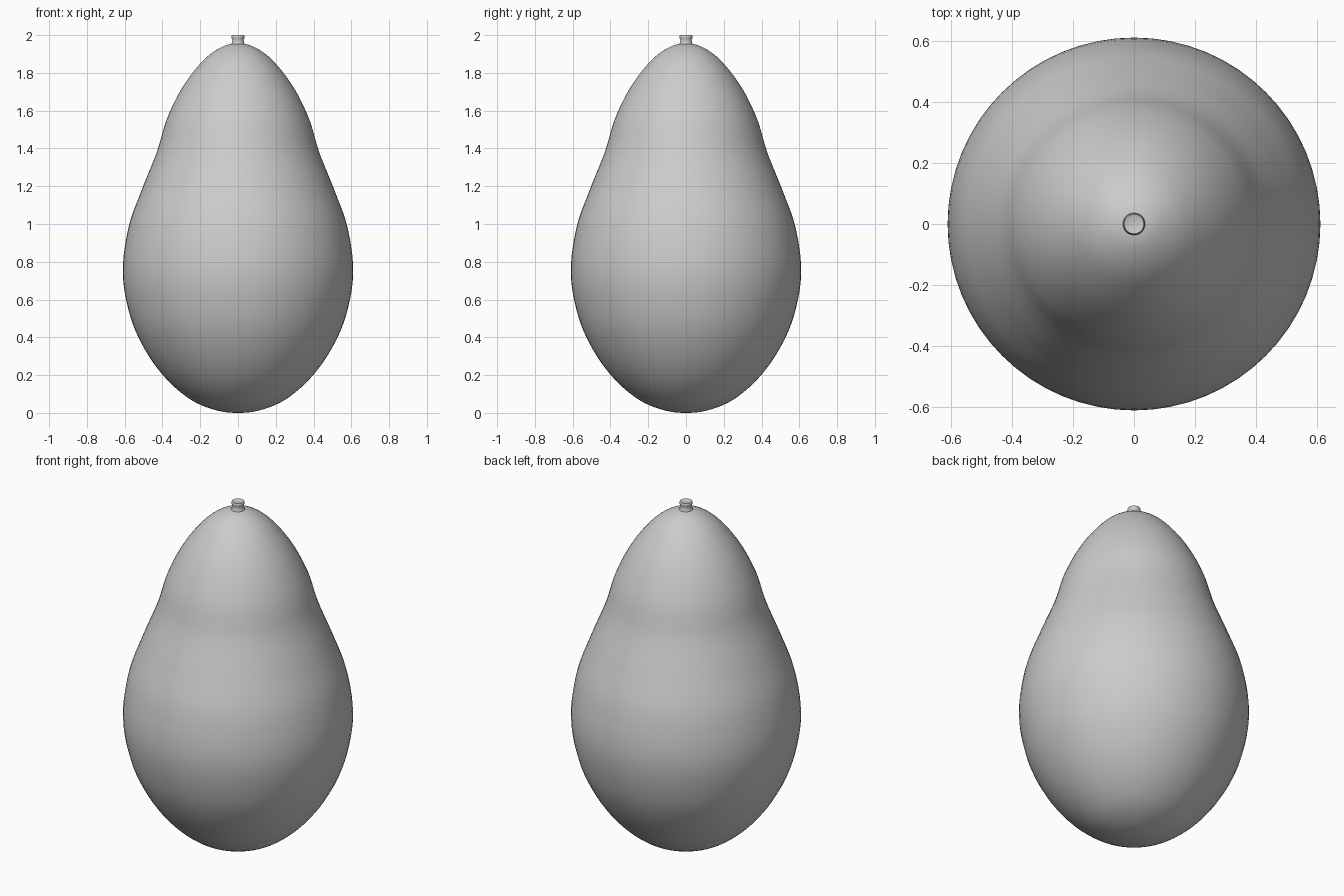
import bpy
import math
from mathutils import Vector

cube = bpy.data.objects.get("Cube")
if cube:
    bpy.data.objects.remove(cube)

SIDES = 64

grey = bpy.data.materials.new("plain grey")
grey.use_nodes = True
colour = (0.6, 0.6, 0.6, 1)
grey.diffuse_color = colour
grey.node_tree.nodes["Principled BSDF"].inputs["Base Color"].default_value = colour


def smooth_profile(points, steps):
    """Catmull-Rom curve through (radius, height) points that start and end on the axis."""
    pts = [Vector(p) for p in points]
    mirror = lambda p: Vector((-p.x, p.y))
    pts = [mirror(pts[1])] + pts + [mirror(pts[-2])]
    out = []
    for a, b, c, d in zip(pts, pts[1:], pts[2:], pts[3:]):
        for i in range(steps):
            t = i / steps
            out.append(0.5 * (2 * b + (c - a) * t + (2 * a - 5 * b + 4 * c - d) * t ** 2
                              + (3 * b - a - 3 * c + d) * t ** 3))
    return out + [pts[-2]]


def lathe(name, profile, angle):
    """Spin a profile about z, closing its two ends with poles on the axis."""
    verts = [(0, 0, profile[0][1])]
    for r, z in profile[1:-1]:
        for k in range(SIDES):
            a = math.tau * k / SIDES
            verts.append((r * math.cos(a), r * math.sin(a), z))
    verts.append((0, 0, profile[-1][1]))
    rings, top = len(profile) - 2, len(verts) - 1
    faces = []
    for k in range(SIDES):
        n = (k + 1) % SIDES
        faces.append((0, 1 + n, 1 + k))
        for j in range(rings - 1):
            lo, hi = 1 + j * SIDES, 1 + (j + 1) * SIDES
            faces.append((lo + k, lo + n, hi + n, hi + k))
        last = 1 + (rings - 1) * SIDES
        faces.append((last + k, last + n, top))
    mesh = bpy.data.meshes.new(name)
    mesh.from_pydata(verts, [], faces)
    mesh.materials.append(grey)
    obj = bpy.data.objects.new(name, mesh)
    bpy.context.collection.objects.link(obj)
    bpy.ops.object.select_all(action="DESELECT")
    obj.select_set(True)
    bpy.context.view_layer.objects.active = obj
    bpy.ops.object.shade_smooth_by_angle(angle=math.radians(angle))
    return obj


# Pear-shaped body
body = [(0, 0), (0.12, 0.015), (0.25, 0.07), (0.38, 0.18), (0.49, 0.33), (0.57, 0.51),
        (0.61, 0.74), (0.58, 0.98), (0.51, 1.18), (0.43, 1.38), (0.375, 1.56),
        (0.29, 1.73), (0.18, 1.87), (0.08, 1.94), (0, 1.955)]
lathe("fruit_body", smooth_profile(body, 5), 60)

# Short stem with a flared foot and a rounded, slightly dished top
stem = [(0, 1.93), (0.04, 1.93), (0.038, 1.95), (0.031, 1.962), (0.03, 1.975),
        (0.034, 1.985), (0.035, 1.995), (0.032, 2.0), (0.026, 1.998), (0, 1.996)]
lathe("stem", stem, 40)
